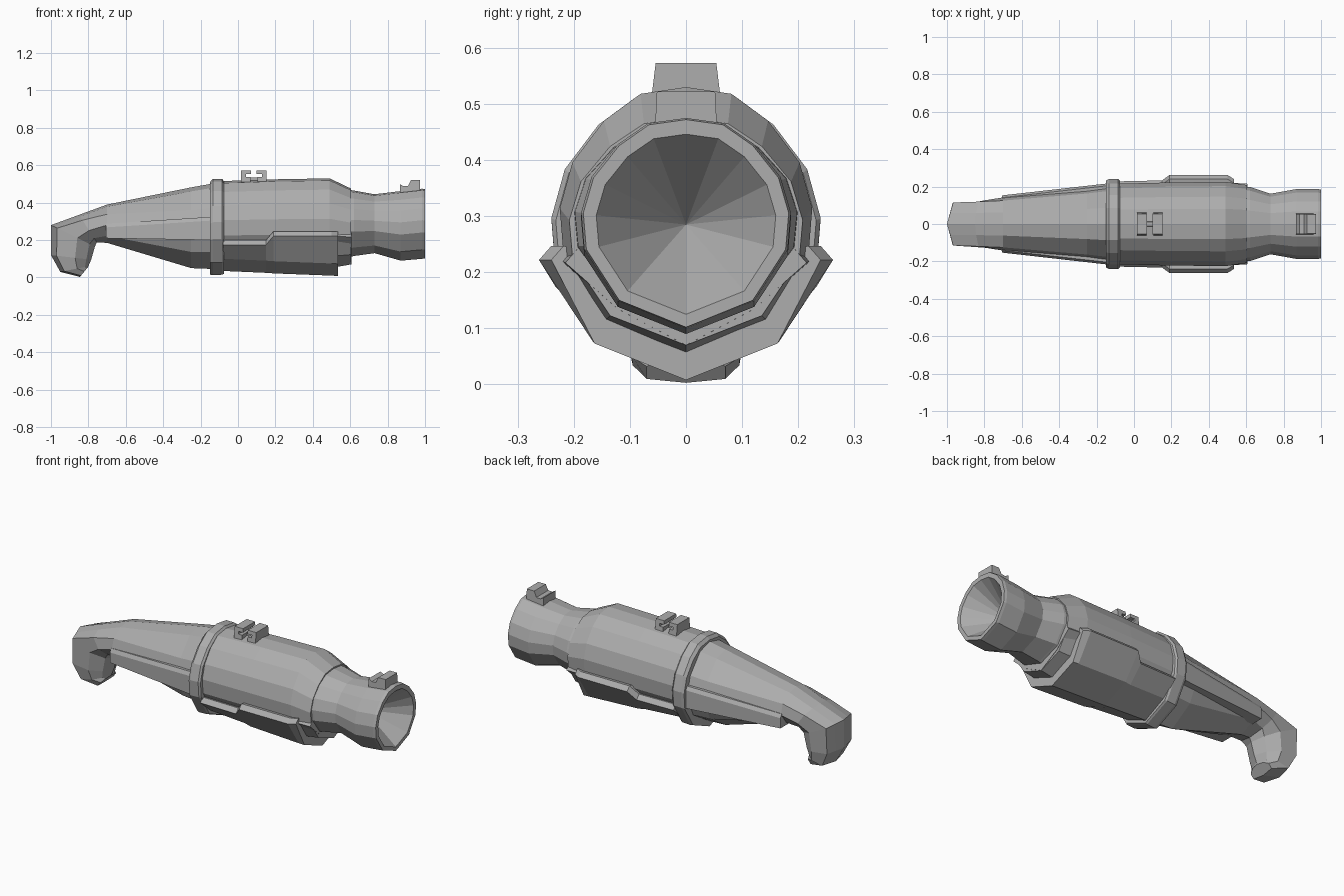
import bpy, bmesh

cube = bpy.data.objects.get("Cube")
if cube:
    bpy.data.objects.remove(cube, do_unlink=True)

grey = bpy.data.materials.new("plain grey")
grey.use_nodes = True
GREY = (0.42, 0.42, 0.42, 1)
grey.diffuse_color = GREY
grey.node_tree.nodes["Principled BSDF"].inputs["Base Color"].default_value = GREY


def loft(name, rings, cap_start=True, cap_end=True):
    """Skin a row of closed rings; a ring of one point makes a tip."""
    bm = bmesh.new()
    rows = [[bm.verts.new(p) for p in ring] for ring in rings]
    for a, b in zip(rows, rows[1:]):
        n = len(a)
        for i in range(n):
            j = (i + 1) % n
            if len(b) == 1:
                bm.faces.new((a[i], a[j], b[0]))
            else:
                bm.faces.new((a[i], a[j], b[j], b[i]))
    if cap_start:
        bm.faces.new(rows[0][::-1])
    if cap_end and len(rows[-1]) > 2:
        bm.faces.new(rows[-1])
    bmesh.ops.recalc_face_normals(bm, faces=bm.faces)
    mesh = bpy.data.meshes.new(name)
    bm.to_mesh(mesh)
    bm.free()
    mesh.materials.append(grey)
    obj = bpy.data.objects.new(name, mesh)
    bpy.context.collection.objects.link(obj)
    return obj


def mirrored(half):
    """Close a half outline (y >= 0) across the y = 0 plane."""
    return half + [(-y, z) for y, z in reversed(half) if y > 1e-6]


# Faceted barrel outline, scaled to each station
OUTLINE = [(0, 1), (.36, .95), (.65, .75), (.9, .44), (1, .1),
           (.97, -.25), (.65, -.74), (0, -1)]


def hull_ring(x, low, high, width):
    mid, r = (low + high) / 2, (high - low) / 2
    return [(x, y * width, mid + z * r) for y, z in mirrored(OUTLINE)]


def hull(name, stations):
    return loft(name, [hull_ring(*s) for s in stations])


hull("main_body", [(-.1, .05, .515, .215), (.2, .05, .525, .222),
                   (.49, .05, .53, .225), (.605, .07, .475, .208)])
hull("rear_collar", [(-.15, .015, .51, .232), (-.135, .012, .527, .24),
                     (-.085, .015, .527, .24), (-.075, .02, .515, .232)])

# Muzzle with a hollow cone
loft("muzzle", [hull_ring(*s) for s in (
    (.58, .105, .47, .2), (.62, .115, .465, .198), (.73, .13, .445, .162),
    (.87, .09, .462, .187), (.985, .1, .475, .187), (1, .102, .472, .183),
    (1, .125, .446, .16))] + [[(.8, 0, .285)]])


# Lower armour shell wrapped under the body
def shell_ring(x, low, knee, width, top):
    half = [(0, top), (width - .05, top - .005), (width - .022, top),
            (width, top - .025), (knee, low + .065), (0, low)]
    return [(x, y, z) for y, z in mirrored(half)]


loft("lower_shell", [shell_ring(*s) for s in (
    (-.08, .035, .14, .228, .2), (.15, .025, .15, .233, .2),
    (.19, .022, .16, .262, .247), (.5, .01, .165, .262, .247),
    (.535, .008, .163, .24, .247))])
loft("front_lower_rim", [shell_ring(*s) for s in (
    (.5, .065, .125, .222, .245), (.607, .07, .122, .215, .242))])

# Tail and curved grip: sections run from an outer to an inner point
ROUND = [(0, 0), (.42, .05), (.85, .28), (1, .52), (.72, .8), (0, 1)]
WEDGE = [(0, 0), (.5, .07), (1, .14), (1, .6), (.6, .88), (0, 1)]


def grip_ring(ox, oz, ix, iz, width, wedge):
    half = [(a + (c - a) * wedge, b + (d - b) * wedge)
            for (a, b), (c, d) in zip(ROUND, WEDGE)]
    return [(ox + (ix - ox) * t, y * width, oz + (iz - oz) * t)
            for y, t in mirrored(half)]


loft("tail_grip", [grip_ring(*s) for s in (
    (-.12, .505, -.12, .045, .21, 0), (-.25, .482, -.25, .05, .192, 0),
    (-.7, .39, -.7, .185, .142, .2), (-.85, .335, -.755, .188, .127, .6),
    (-1, .28, -.765, .165, .115, 1), (-1, .12, -.785, .095, .11, 1),
    (-.95, .03, -.8, .06, .095, 1), (-.845, .003, -.805, .052, .07, 1))])

# Raised panels on both sides of the tail
for side, label in ((1, "left"), (-1, "right")):
    loft(label + "_tail_panel", [
        [(x, side * y, z) for y, z in
         ((inner, low), (outer, low), (outer, high - .02),
          (outer - .012, high), (inner, high))]
        for x, inner, outer, low, high in
        ((-.705, .08, .153, .21, .288), (-.13, .12, .218, .2, .325))])


# Sights: side profiles given a tapered width
def sight(name, profile, base, top):
    low = min(z for x, z in profile)
    high = max(z for x, z in profile)
    return loft(name, [
        [(x, s * (base + (top - base) * (z - low) / (high - low)), z)
         for x, z in profile] for s in (-1, 1)])


BRACKET = [(-.068, .5), (-.068, .573), (-.015, .573), (-.015, .552),
           (-.042, .552), (-.042, .537), (-.018, .537), (-.018, .5)]
for sign, label in ((1, "rear"), (-1, "front")):
    sight(label + "_mount_bracket",
          [(.085 + sign * x, z) for x, z in BRACKET], .063, .054)
sight("mount_bridge", [(.05, .5), (.05, .535), (.12, .535), (.12, .5)], .014, .012)
sight("muzzle_sight", [(.865, .44), (.865, .5), (.885, .488), (.91, .49),
                       (.925, .522), (.972, .522), (.972, .44)], .056, .052)
